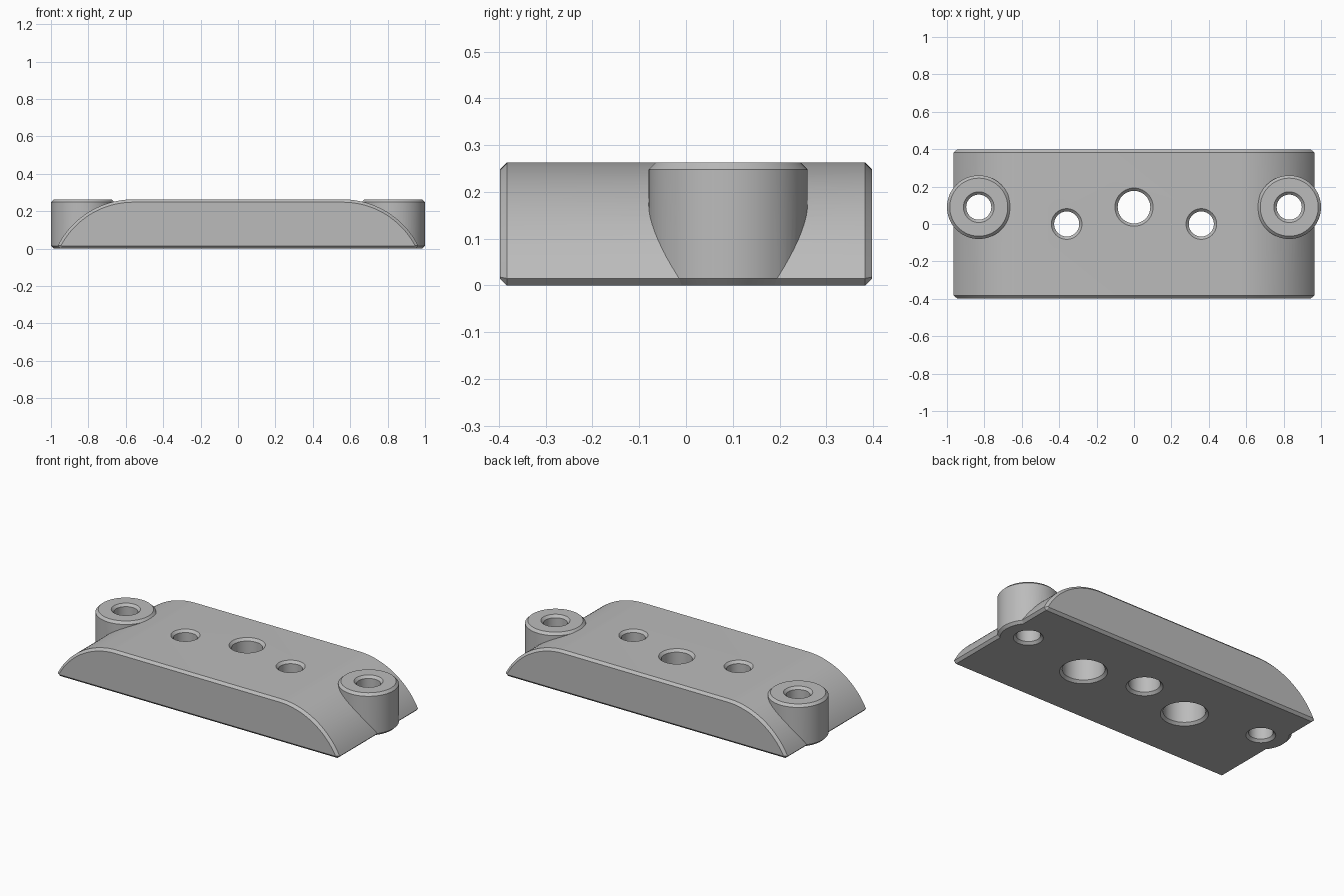
import bpy
import bmesh
from math import sin, cos, pi, asin, radians

if "Cube" in bpy.data.objects:
    bpy.data.objects.remove(bpy.data.objects["Cube"])

HEIGHT, HALF_DEPTH, CHAMFER = 0.263, 0.398, 0.015
ARC_X, ARC_R = 0.56, 0.453
HOLE_Y = 0.09

grey = bpy.data.materials.new("grey_metal")
grey.use_nodes = True
grey.diffuse_color = (0.5, 0.5, 0.5, 1)
grey.node_tree.nodes["Principled BSDF"].inputs["Base Color"].default_value = (0.5, 0.5, 0.5, 1)


def finish(name, bm):
    bmesh.ops.recalc_face_normals(bm, faces=bm.faces)
    mesh = bpy.data.meshes.new(name)
    bm.to_mesh(mesh)
    bm.free()
    mesh.materials.append(grey)
    obj = bpy.data.objects.new(name, mesh)
    bpy.context.collection.objects.link(obj)
    return obj


def loft(name, loops):
    """Bridge closed loops of equal length and cap both ends."""
    bm = bmesh.new()
    rings = [[bm.verts.new(p) for p in loop] for loop in loops]
    n = len(rings[0])
    for a, b in zip(rings, rings[1:]):
        for i in range(n):
            j = (i + 1) % n
            bm.faces.new((a[i], a[j], b[j], b[i]))
    bm.faces.new(rings[0])
    bm.faces.new(rings[-1])
    return finish(name, bm)


def lathe(name, x, y, profile, n=64):
    """Solid of revolution from (radius, z) pairs."""
    return loft(name, [[(x + r * cos(2 * pi * i / n), y + r * sin(2 * pi * i / n), z)
                        for i in range(n)] for r, z in profile])


def outline(inset, y, steps=24):
    """Flat-topped profile with rounded shoulders and a chamfered foot."""
    radius, centre_z = ARC_R - inset, HEIGHT - ARC_R
    low = CHAMFER + inset * 0.2
    end = asin((low - centre_z) / radius)
    angles = [end + (pi / 2 - end) * i / steps for i in range(steps + 1)]
    right = [(ARC_X + radius * cos(a), centre_z + radius * sin(a)) for a in angles]
    right.insert(0, (right[0][0] - CHAMFER + inset * 0.8, inset))
    left = [(-x, z) for x, z in reversed(right)]
    return [(x, y, z) for x, z in right + left]


def combine(target, tool, operation):
    mod = target.modifiers.new(tool.name, "BOOLEAN")
    mod.object, mod.operation, mod.solver = tool, operation, "EXACT"
    bpy.context.view_layer.objects.active = target
    bpy.ops.object.modifier_apply(modifier=mod.name)
    bpy.data.objects.remove(tool)


def hole(name, x, y, top_r, bottom_r, step_z=None):
    """Through hole with countersunk rims and an optional wider lower bore."""
    c, over = CHAMFER, 0.02
    profile = [(bottom_r + c + over, -over), (bottom_r, c)]
    if step_z:
        profile += [(bottom_r, step_z), (top_r, step_z)]
    profile += [(top_r, HEIGHT - c), (top_r + c + over, HEIGHT + over)]
    return lathe(name, x, y, profile)


# Body with chamfered front and back edges
inner = HALF_DEPTH - CHAMFER
body = loft("mounting_block", [outline(CHAMFER, -HALF_DEPTH), outline(0, -inner),
                               outline(0, inner), outline(CHAMFER, HALF_DEPTH)])

# Round end bosses
for side in (-1, 1):
    r, c = 0.17, CHAMFER
    boss = lathe("end_boss", side * 0.83, HOLE_Y,
                 [(r - c, 0), (r, c), (r, HEIGHT - c), (r - c, HEIGHT)])
    combine(body, boss, "UNION")

# Holes: boss holes, counterbored screw holes, central hole
for side in (-1, 1):
    combine(body, hole("boss_hole", side * 0.83, HOLE_Y, 0.067, 0.067), "DIFFERENCE")
    combine(body, hole("screw_hole", side * 0.36, 0, 0.067, 0.117, 0.17), "DIFFERENCE")
combine(body, hole("centre_hole", 0, HOLE_Y, 0.087, 0.087), "DIFFERENCE")

# Smooth curves, crisp edges
bpy.ops.object.select_all(action="DESELECT")
body.select_set(True)
bpy.context.view_layer.objects.active = body
bpy.ops.object.shade_smooth_by_angle(angle=radians(25))
